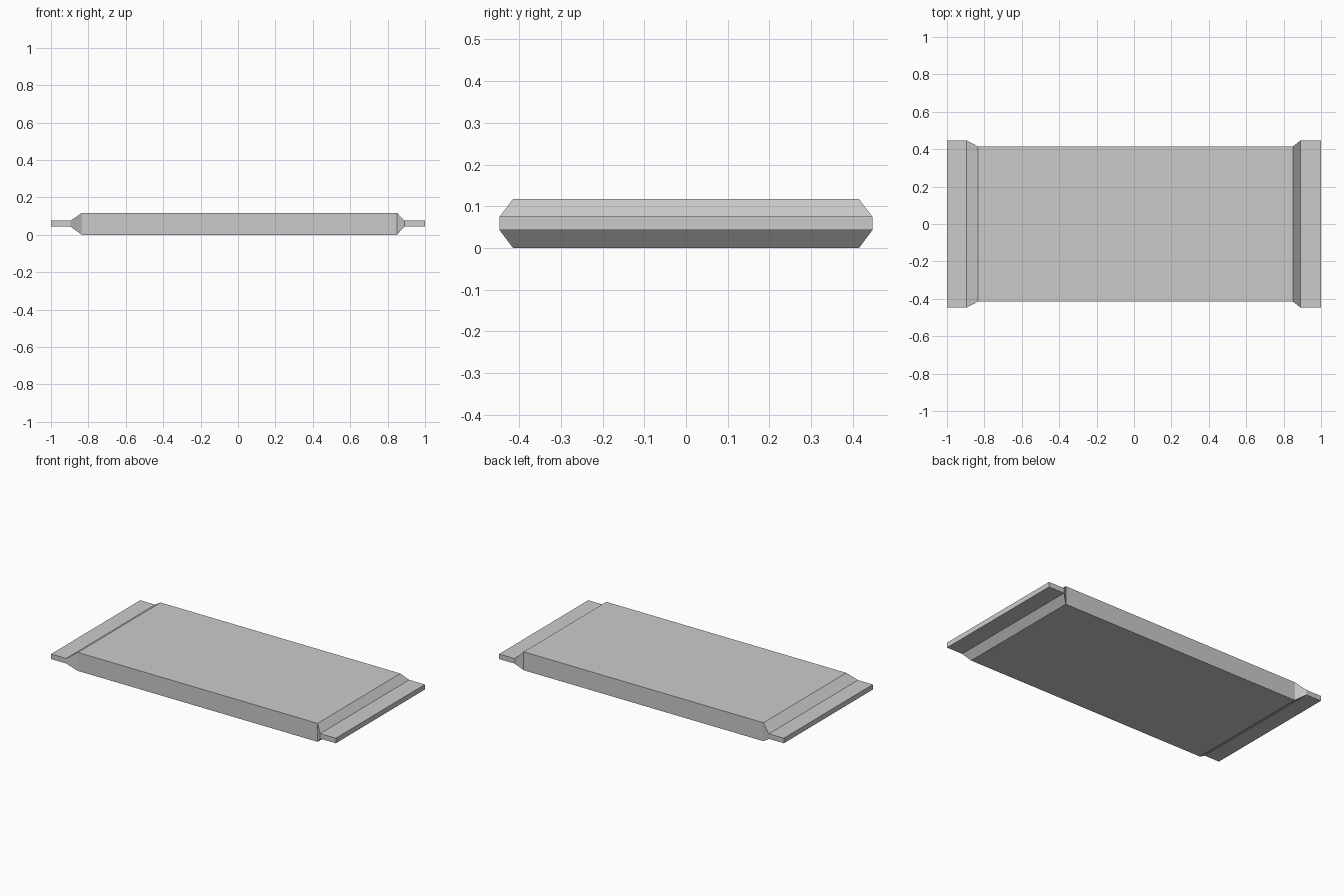
import bpy
import bmesh

# Remove the default cube
cube = bpy.data.objects.get("Cube")
if cube:
    bpy.data.objects.remove(cube, do_unlink=True)

# Single wrapper colour
grey = bpy.data.materials.new("light grey")
grey.use_nodes = True
colour = (0.6, 0.6, 0.6, 1)
grey.diffuse_color = colour
grey.node_tree.nodes["Principled BSDF"].inputs["Base Color"].default_value = colour

# Rectangular cross-sections along x: flat crimped ends, thick middle
tab = (0.447, 0.043, 0.075)
body = (0.415, 0.0, 0.117)
sections = [(-1, tab), (-0.895, tab), (-0.835, body),
            (0.85, body), (0.89, tab), (1, tab)]

# Sealed packet, lofted through the sections
bm = bmesh.new()
rings = []
for x, (w, low, high) in sections:
    corners = [(-w, low), (w, low), (w, high), (-w, high)]
    rings.append([bm.verts.new((x, y, z)) for y, z in corners])
for a, b in zip(rings, rings[1:]):
    for i in range(4):
        j = (i + 1) % 4
        bm.faces.new((a[i], a[j], b[j], b[i]))
bm.faces.new(rings[0])
bm.faces.new(rings[-1])
bmesh.ops.recalc_face_normals(bm, faces=bm.faces[:])

mesh = bpy.data.meshes.new("sealed_packet")
bm.to_mesh(mesh)
bm.free()
mesh.materials.append(grey)
packet = bpy.data.objects.new("sealed_packet", mesh)
bpy.context.collection.objects.link(packet)
